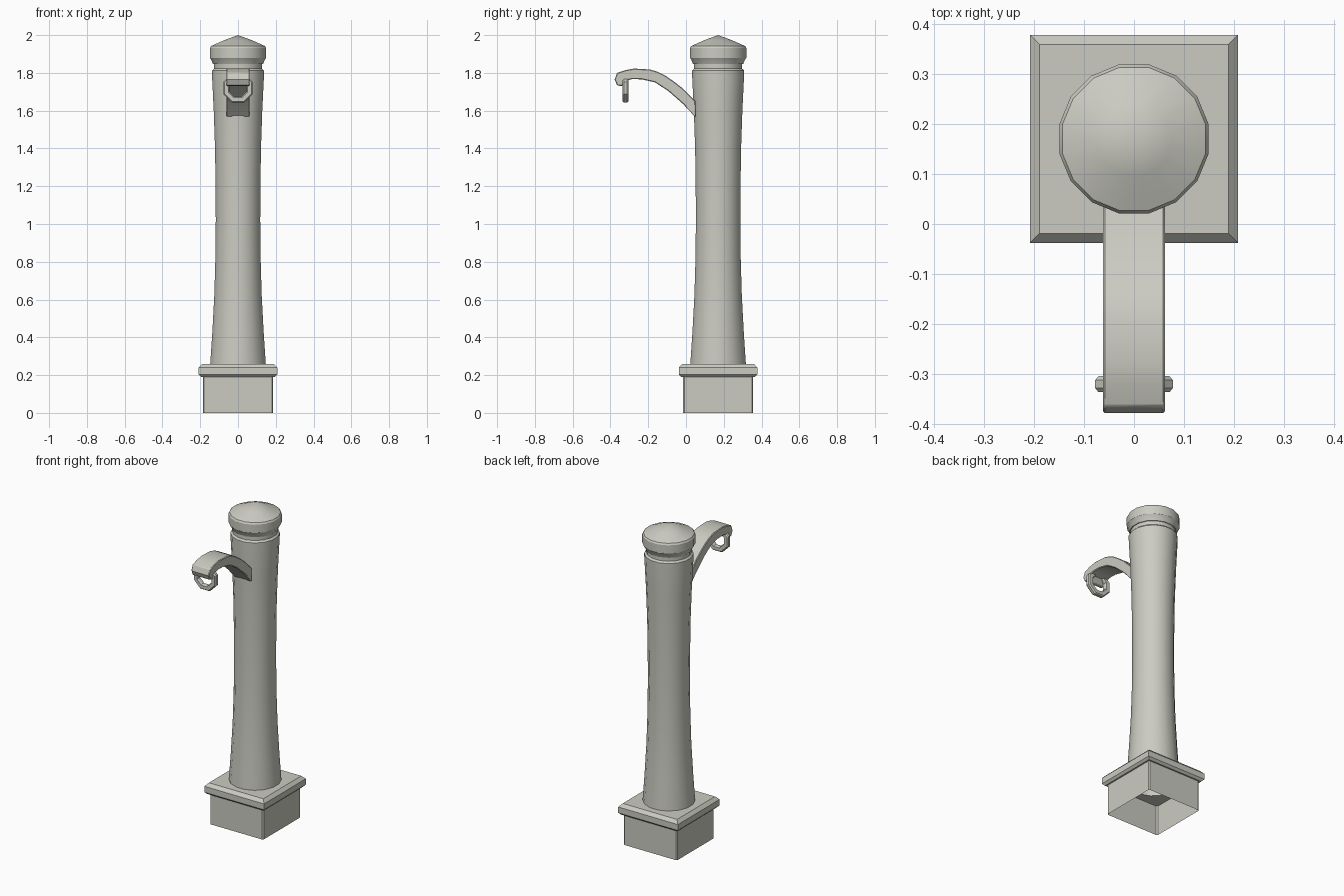
import bpy
import bmesh
import math

if "Cube" in bpy.data.objects:
    bpy.data.objects.remove(bpy.data.objects["Cube"])

CY = 0.17    # depth of the column axis
SIDES = 16

stone = bpy.data.materials.new("pale grey stone")
stone.use_nodes = True
stone.diffuse_color = (0.6, 0.6, 0.54, 1)
stone.node_tree.nodes["Principled BSDF"].inputs["Base Color"].default_value = (0.6, 0.6, 0.54, 1)


def finish(name, bm, angle=30, bevel=0):
    bmesh.ops.recalc_face_normals(bm, faces=bm.faces)
    mesh = bpy.data.meshes.new(name)
    bm.to_mesh(mesh)
    bm.free()
    mesh.materials.append(stone)
    obj = bpy.data.objects.new(name, mesh)
    bpy.context.collection.objects.link(obj)
    if bevel:
        mod = obj.modifiers.new("Bevel", "BEVEL")
        mod.width = bevel
        mod.segments = 1
        mod.limit_method = "ANGLE"
        mod.angle_limit = math.radians(50)
    bpy.ops.object.select_all(action="DESELECT")
    obj.select_set(True)
    bpy.context.view_layer.objects.active = obj
    bpy.ops.object.shade_smooth_by_angle(angle=math.radians(angle))
    return obj


def ring(bm, radius, z, square=False):
    """Loop of vertices round the column axis, circular or square."""
    verts = []
    for i in range(SIDES):
        a = 2 * math.pi * (i + (0 if square else 0.5)) / SIDES
        c, s = math.cos(a), math.sin(a)
        r = radius / max(abs(c), abs(s)) if square else radius
        verts.append(bm.verts.new((r * c, CY + r * s, z)))
    return verts


def loft(bm, profile):
    """Join rings given as (radius, z, square); a zero radius is a tip."""
    loops = []
    for radius, z, square in profile:
        loops.append(ring(bm, radius, z, square) if radius
                     else [bm.verts.new((0, CY, z))] * SIDES)
    for lower, upper in zip(loops, loops[1:]):
        for i in range(SIDES):
            j = (i + 1) % SIDES
            quad = [lower[i], lower[j], upper[j], upper[i]]
            bm.faces.new(list(dict.fromkeys(quad)))


# Plinth: open box below
bm = bmesh.new()
loft(bm, [(0.186, 0, True), (0.186, 0.2, True)])
finish("plinth_box", bm, bevel=0.007)

# Slab with chamfered rims and a round opening up into the column
bm = bmesh.new()
loft(bm, [(0.14, 0.19, False), (0.195, 0.19, True), (0.208, 0.203, True),
          (0.208, 0.24, True), (0.189, 0.26, True), (0.14, 0.26, False),
          (0.14, 0.19, False)])
bmesh.ops.remove_doubles(bm, verts=bm.verts, dist=0.0001)
finish("plinth_slab", bm)

# Waisted column with neck
column_profile = [(0.15, 0.258), (0.139, 0.42), (0.128, 0.62), (0.122, 0.82),
                  (0.12, 1.02), (0.121, 1.2), (0.124, 1.4), (0.131, 1.6),
                  (0.141, 1.8), (0.141, 1.812), (0.13, 1.822), (0.13, 1.86)]
bm = bmesh.new()
loft(bm, [(r, z, False) for r, z in column_profile])
finish("column", bm)

# Cap with a low pointed top
bm = bmesh.new()
loft(bm, [(r, z, False) for r, z in
          [(0, 1.846), (0.135, 1.846), (0.145, 1.87), (0.152, 1.88),
           (0.152, 1.932), (0.146, 1.942), (0.075, 1.973), (0, 2.0)]])
finish("cap", bm)

# Curved spout: side profile extruded across the width
spout_profile = [(0.05, 1.65), (-0.02, 1.72), (-0.065, 1.755), (-0.11, 1.786),
                 (-0.15, 1.806), (-0.19, 1.818), (-0.275, 1.823), (-0.32, 1.815),
                 (-0.365, 1.8), (-0.378, 1.765), (-0.365, 1.734), (-0.338, 1.73),
                 (-0.315, 1.76), (-0.285, 1.767), (-0.235, 1.766), (-0.165, 1.75),
                 (-0.095, 1.705), (-0.015, 1.635), (0.05, 1.565)]
bm = bmesh.new()
face = bm.faces.new([bm.verts.new((-0.062, y, z)) for y, z in spout_profile])
extruded = bmesh.ops.extrude_face_region(bm, geom=[face])
moved = [v for v in extruded["geom"] if isinstance(v, bmesh.types.BMVert)]
bmesh.ops.translate(bm, verts=moved, vec=(0.124, 0, 0))
finish("spout", bm, bevel=0.004)

# Eight-sided bucket ring hanging under the spout tip
bm = bmesh.new()
loops = []
for i in range(8):
    a = 2 * math.pi * (i + 0.5) / 8
    loops.append([bm.verts.new((r * math.cos(a), y, 1.72 + r * math.sin(a)))
                  for r, y in [(0.084, -0.328), (0.084, -0.312), (0.077, -0.304),
                               (0.055, -0.304), (0.05, -0.312), (0.05, -0.328),
                               (0.055, -0.336), (0.077, -0.336)]])
for i in range(8):
    for j in range(8):
        n, k = (i + 1) % 8, (j + 1) % 8
        bm.faces.new((loops[i][j], loops[n][j], loops[n][k], loops[i][k]))
finish("bucket_ring", bm)
